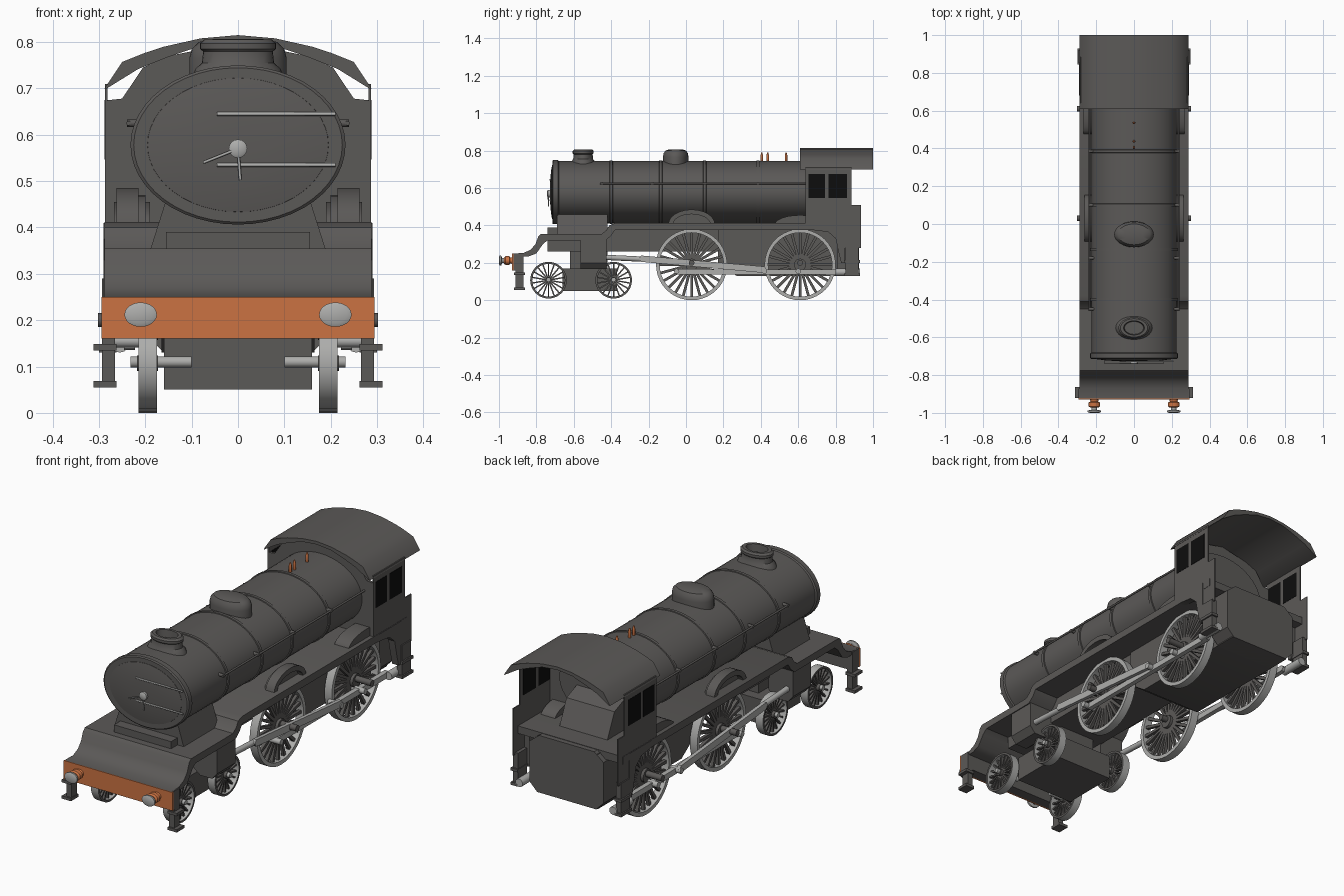
import bpy, bmesh, math
from mathutils import Vector, Matrix

cube = bpy.data.objects.get("Cube")
if cube:
    bpy.data.objects.remove(cube, do_unlink=True)


def material(name, r, g, b):
    m = bpy.data.materials.new(name)
    m.use_nodes = True
    m.diffuse_color = (r, g, b, 1)
    m.node_tree.nodes["Principled BSDF"].inputs["Base Color"].default_value = (r, g, b, 1)
    return m


DARK = material("dark grey paint", .105, .1, .096)
STEEL = material("light steel", .42, .42, .41)
ORANGE = material("copper orange", .6, .17, .055)
BLACK = material("black glass", .004, .004, .004)


def finish(name, bm, *mats):
    bmesh.ops.recalc_face_normals(bm, faces=bm.faces)
    me = bpy.data.meshes.new(name)
    bm.to_mesh(me)
    bm.free()
    for m in mats:
        me.materials.append(m)
    me.shade_smooth()
    me.set_sharp_from_angle(angle=math.radians(35))
    ob = bpy.data.objects.new(name, me)
    bpy.context.collection.objects.link(ob)
    return ob


def prism(name, pts, a, b, axis="x", mat=DARK):
    """Outline extruded along x (points are y,z) or along y (points are x,z)."""
    bm = bmesh.new()
    place = (lambda p: (a, *p)) if axis == "x" else (lambda p: (p[0], a, p[1]))
    face = bm.faces.new([bm.verts.new(place(p)) for p in pts])
    out = bmesh.ops.extrude_face_region(bm, geom=[face])["geom"]
    step = (b - a, 0, 0) if axis == "x" else (0, b - a, 0)
    bmesh.ops.translate(bm, vec=step, verts=[v for v in out if isinstance(v, bmesh.types.BMVert)])
    return finish(name, bm, mat)


def box(name, x, y, z, mat=DARK):
    return prism(name, [(y[0], z[0]), (y[1], z[0]), (y[1], z[1]), (y[0], z[1])], *x, mat=mat)


def spin(bm, profile, n):
    """Revolve (radius, height) points about z."""
    rings = [[bm.verts.new((r * math.cos(math.tau * i / n), r * math.sin(math.tau * i / n), h))
              for i in range(n)] for r, h in profile]
    for lo, hi in zip(rings, rings[1:]):
        for i in range(n):
            bm.faces.new((lo[i], lo[(i + 1) % n], hi[(i + 1) % n], hi[i]))
    return rings


def lathe(name, profile, at, axis=(0, 0, 1), scale=(1, 1, 1), mat=DARK, n=32):
    bm = bmesh.new()
    rings = spin(bm, profile, n)
    bm.faces.new(rings[0])
    bm.faces.new(rings[-1])
    turn = Vector((0, 0, 1)).rotation_difference(Vector(axis)).to_matrix().to_4x4()
    bm.transform(Matrix.Translation(at) @ Matrix.Diagonal((*scale, 1)) @ turn)
    return finish(name, bm, mat)


def rod(name, p, q, r, mat=STEEL, n=12):
    p, q = Vector(p), Vector(q)
    return lathe(name, [(r, 0), (r, (q - p).length)], p, q - p, mat=mat, n=n)


def wheel(name, y, z, r, side, spokes, face_mat):
    bm = bmesh.new()
    t = r * .09 + .002
    # Tyre: closed ring, flat side faces take the face colour
    spin(bm, [(r - t, -.02), (r, -.02), (r, .02), (r - t, .02), (r - t, -.02)], 40)
    bmesh.ops.remove_doubles(bm, verts=bm.verts, dist=1e-5)
    bm.normal_update()
    for f in bm.faces:
        f.material_index = 1 if abs(f.normal.z) > .5 else 0
    # Hub and tapered spokes
    before = set(bm.faces)
    for i in range(spokes):
        m = Matrix.Rotation(math.tau * i / spokes, 4, "Z") @ Matrix.Translation((r / 2, 0, 0))
        bmesh.ops.create_cube(bm, size=1, matrix=m @ Matrix.Diagonal((r - t, r * .075, .016, 1)))
    bmesh.ops.create_cone(bm, cap_ends=True, segments=20, radius1=r * .17, radius2=r * .17, depth=.045)
    for f in set(bm.faces) - before:
        f.material_index = 2
    bm.transform(Matrix.Translation((side * .195, y, z)) @ Matrix.Rotation(math.pi / 2, 4, "Y"))
    return finish(name, bm, STEEL, face_mat, DARK)


# Boiler, smokebox and bands share one oval section
OVAL = (1, 1, .74)
MID = .578
lathe("boiler", [(.225, -.7), (.225, .66)], (0, 0, MID), (0, 1, 0), OVAL, n=48)
lathe("smokebox_rim", [(.225, -.715), (.232, -.71), (.232, -.685), (.225, -.68)],
      (0, 0, MID), (0, 1, 0), OVAL, n=48)
lathe("smokebox_door", [(.07, -.727), (.15, -.722), (.195, -.716), (.2, -.7)],
      (0, 0, MID), (0, 1, 0), OVAL, n=48)
for y in (-.4, -.135, .1, .385):
    lathe("boiler_band", [(.224, y - .009), (.23, y - .007), (.23, y + .007), (.224, y + .009)],
          (0, 0, MID), (0, 1, 0), OVAL, n=48)

# Door furniture
for z in (.535, .645):
    rod("door_hinge_bar", (-.045, -.727, z), (.21, -.727, z), .004)
lathe("door_knob", [(.014, -.742), (.02, -.738), (.02, -.722)], (0, 0, .57), (0, 1, 0), mat=STEEL, n=16)
rod("door_lever", (0, -.738, .57), (-.075, -.738, .54), .003)
rod("door_lever", (0, -.736, .57), (.005, -.736, .502), .003)

# Chimney, dome and whistles
lathe("chimney", [(.1, .72), (.092, .742), (.078, .755), (.075, .78), (.082, .785), (.082, .797),
                  (.072, .806), (.055, .806), (.05, .77)], (0, -.55, 0), scale=(1, .68, 1))
lathe("dome", [(.105, .71), (.105, .765), (.1, .785), (.085, .8), (.05, .807)],
      (0, -.055, 0), scale=(1, .65, 1))
for y in (.405, .437, .535):
    lathe("whistle", [(.004, .735), (.007, .745), (.007, .775), (.003, .79)], (0, y, 0), mat=ORANGE, n=10)

# Saddle and main frames
prism("smokebox_saddle", [(-.19, .35), (.19, .35), (.155, .46), (-.155, .46)], -.69, -.42, "y")
box("main_frame", (-.155, .155), (-.74, .25), (.26, .39))
prism("firebox_and_ashpan", [(.17, .2), (.27, .13), (.92, .13), (.92, .4), (.17, .4)], -.165, .165)
prism("cab_rear_casing", [(-.2, .17), (-.16, .13), (.16, .13), (.2, .17), (.2, .37), (.15, .41),
                          (-.15, .41), (-.2, .37)], .81, .925, "y")
prism("firebox_backhead", [(.64, .4), (.8, .4), (.74, .53), (.64, .57)], -.13, .13)
box("bogie_frame", (-.16, .16), (-.66, -.37), (.05, .17))
box("bogie_pivot", (-.1, .1), (-.62, -.42), (.16, .27))

# Footplate: swept front apron, low deck, raised deck
prism("footplate", [(-.925, .235), (-.925, .25), (-.87, .252), (-.83, .27), (-.805, .3), (-.79, .34),
                    (-.775, .355), (-.45, .355), (-.425, .375), (-.41, .4), (-.38, .412), (.9, .412),
                    (.9, .375), (-.38, .375), (-.4, .345), (-.43, .32), (-.74, .32), (-.765, .3),
                    (-.8, .25), (-.84, .235)], -.288, .288)
box("buffer_beam", (-.293, .293), (-.922, -.87), (.16, .25))
box("buffer_beam_face", (-.295, .295), (-.929, -.921), (.16, .25), ORANGE)

# Cab front with corner lookouts, and arched roof
half = [(.285, .4), (.285, .674), (.25, .678), (.205, .745), (.15, .77)]
prism("cab_front", half + [(0, .8)] + [(-x, z) for x, z in reversed(half)], .64, .652, "y")
outer = [(.288, .7), (.25, .757), (.2, .777), (.16, .79), (.08, .808)]
inner = [(.283, .7), (.215, .742), (.15, .768), (.08, .792)]
prism("cab_roof", outer + [(0, .815)] + [(-x, z) for x, z in reversed(outer)]
      + [(-x, z) for x, z in inner] + [(0, .8)] + list(reversed(inner)), .61, 1, "y")

for s, side in ((-1, "right"), (1, "left")):
    def X(a, b):
        return (s * a, s * b)

    # Cab side and windows
    prism(side + "_cab_side", [(.64, .4), (.64, .71), (.885, .71), (.885, .51), (.935, .51), (.935, .28),
                               (.835, .28), (.82, .35), (.77, .39)], *X(.281, .287))
    for y0, y1 in ((.655, .743), (.762, .86)):
        box(side + "_cab_window", X(.2797, .2885), (y0, y1), (.547, .675), BLACK)

    # Valance sweeping down behind the rear wheel
    prism(side + "_rear_valance", [(.68, .41), (.68, .375), (.76, .365), (.8, .33), (.815, .26), (.83, .2),
                                   (.85, .2), (.85, .41)], *X(.255, .29))

    # Steps at both ends
    for y0, y1, top, out in ((-.92, -.862, .235, .312), (.845, .93, .29, .3)):
        box(side + "_step_hanger", X(.265, .293), (y0 + .008, y1 - .008), (.055, .16) if y0 < 0 else (.13, top))
        for z in (.055, .135) if y0 < 0 else (.13, .2):
            box(side + "_step_tread", X(.262, out), (y0, y1), (z, z + .014))
    rod(side + "_rear_pipe", (s * .255, .8, .15), (s * .255, .93, .15), .02)

    # Buffers
    rod(side + "_buffer_stem", (s * .21, -.99, .212), (s * .21, -.93, .212), .014)
    lathe(side + "_buffer_housing", [(.022, -.972), (.03, -.965), (.03, -.945), (.02, -.94), (.024, -.925)],
          (s * .21, 0, .212), (0, 1, 0), (1, 1, .78), ORANGE, 20)
    lathe(side + "_buffer_head", [(.025, -1), (.035, -.996), (.035, -.988), (.02, -.984)],
          (s * .21, 0, .212), (0, 1, 0), (1, 1, .75), STEEL, 24)

    # Splashers: an arch ahead, a rounded box by the cab
    ring = [(math.cos(math.pi * i / 12), math.sin(math.pi * i / 12)) for i in range(13)]
    prism(side + "_front_splasher", [(.03 + .125 * c, .405 + .08 * h) for c, h in ring]
          + [(.03 + .1 * c, .405 + .055 * h) for c, h in reversed(ring)], *X(.215, .262))
    prism(side + "_front_splasher_plate", [(.03 + .11 * c, .405 + .065 * h) for c, h in ring], *X(.2, .235))
    prism(side + "_rear_splasher", [(.61 + .135 * c, .405 + .05 * h) for c, h in ring], *X(.19, .267))

    # Handrail on pillars
    rod(side + "_handrail", (s * .236, -.46, .625), (s * .236, .645, .625), .005, DARK)
    for y in (-.45, -.18, .1, .385):
        rod(side + "_handrail_pillar", (s * .205, y, .625), (s * .24, y, .625), .008, DARK)

    # Wheels
    for i, y in enumerate((.03, .61)):
        wheel(side + "_driving_wheel", y, .19, .19, s, 24, STEEL)
        rod(side + "_axle_cap", (s * .14, y, .2), (s * .302, y, .2), .015, DARK)
    for y in (-.735, -.387):
        wheel(side + "_bogie_wheel", y, .107, .098, s, 18, DARK)
        rod(side + "_bogie_axle", (s * .1, y, .11), (s * .232, y, .11), .012)

    # Cylinder block and motion
    prism(side + "_cylinder", [(s * .15, .33), (s * .15, .2), (s * .19, .168), (s * .255, .168),
                               (s * .283, .2), (s * .283, .33)], -.565, -.425, "y")
    rod(side + "_piston_rod", (s * .25, -.45, .23), (s * .25, -.2, .218), .014)
    for name, p, q, h in (("_connecting_rod", (-.24, .222), (.42, .163), .017),
                          ("_coupling_rod", (-.05, .152), (.82, .15), .014)):
        a, b = (.25, .268) if name == "_connecting_rod" else (.222, .246)
        prism(side + name, [(p[0], p[1] - h), (q[0], q[1] - h), (q[0] + .012, q[1]), (q[0], q[1] + h),
                            (p[0], p[1] + h), (p[0] - .012, p[1])], *X(a, b), mat=STEEL)
    for y in (-.05, .42, .6):
        rod(side + "_crank_pin", (s * .2, y, .155), (s * .272, y, .155), .014)
